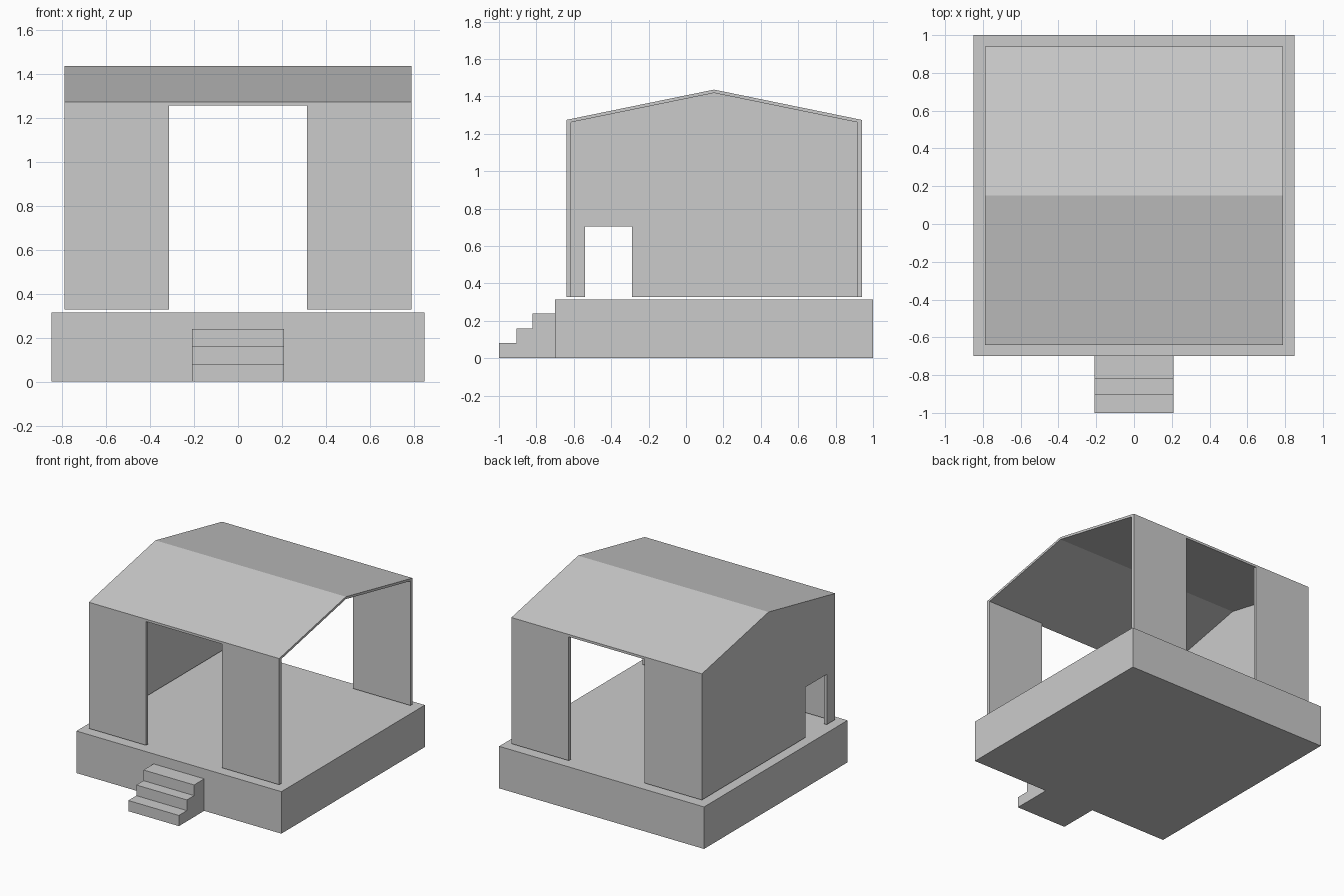
import bpy

if "Cube" in bpy.data.objects:
    bpy.data.objects.remove(bpy.data.objects["Cube"])

RIDGE_Y = 0.15      # the house is symmetric about this line
HALF = 0.79         # half width and half depth of the house
WALL = 0.025
FLOOR = 0.328
EAVE, PEAK, ROOF = 1.274, 1.436, 0.018


def prism(name, profile, x0, x1):
    """Extrude a (y, z) outline from x0 to x1."""
    n = len(profile)
    verts = [(x, y, z) for x in (x0, x1) for y, z in profile]
    faces = [tuple(range(n))[::-1], tuple(range(n, 2 * n))]
    faces += [(i, (i + 1) % n, n + (i + 1) % n, n + i) for i in range(n)]
    mesh = bpy.data.meshes.new(name)
    mesh.from_pydata(verts, [], faces)
    mesh.validate()
    import_bm = bmesh.new()
    import_bm.from_mesh(mesh)
    bmesh.ops.recalc_face_normals(import_bm, faces=import_bm.faces)
    import_bm.to_mesh(mesh)
    import_bm.free()
    obj = bpy.data.objects.new(name, mesh)
    bpy.context.collection.objects.link(obj)
    return obj


import bmesh


def under(d):
    """Height of the roof underside at distance d from the ridge."""
    return PEAK - ROOF - (PEAK - EAVE) * d / HALF


# Foundation slab
prism("foundation", [(-0.7, 0), (1, 0), (1, 0.315), (-0.7, 0.315)], -0.85, 0.85)

# Three front steps as one stair profile
prism("front_steps", [(-0.7, 0), (-1, 0), (-1, 0.08), (-0.905, 0.08), (-0.905, 0.16),
                      (-0.82, 0.16), (-0.82, 0.24), (-0.7, 0.24)], -0.21, 0.21)

# Thin gabled roof
front, back = RIDGE_Y - HALF, RIDGE_Y + HALF
prism("roof", [(front, EAVE), (RIDGE_Y, PEAK), (back, EAVE), (back, under(HALF)),
               (RIDGE_Y, under(0)), (front, under(HALF))], -HALF, HALF)

# Front and back wall panels either side of the wide openings
inner = HALF - WALL
for end, s in (("front", -1), ("back", 1)):
    outline = [(RIDGE_Y + s * d, z) for d, z in
               ((HALF, FLOOR), (inner, FLOOR), (inner, under(inner)), (HALF, under(HALF)))]
    for side, x0, x1 in (("left", -HALF, -0.315), ("right", 0.315, HALF)):
        prism(f"{end}_{side}_wall", outline, x0, x1)

# Left gable wall with a small doorway; the right side stays open
prism("left_gable_wall", [
    (RIDGE_Y - inner, FLOOR), (-0.54, FLOOR), (-0.54, 0.705), (-0.29, 0.705), (-0.29, FLOOR),
    (RIDGE_Y + inner, FLOOR), (RIDGE_Y + inner, under(inner)), (RIDGE_Y, under(0)),
    (RIDGE_Y - inner, under(inner))], -HALF, -HALF + WALL)
